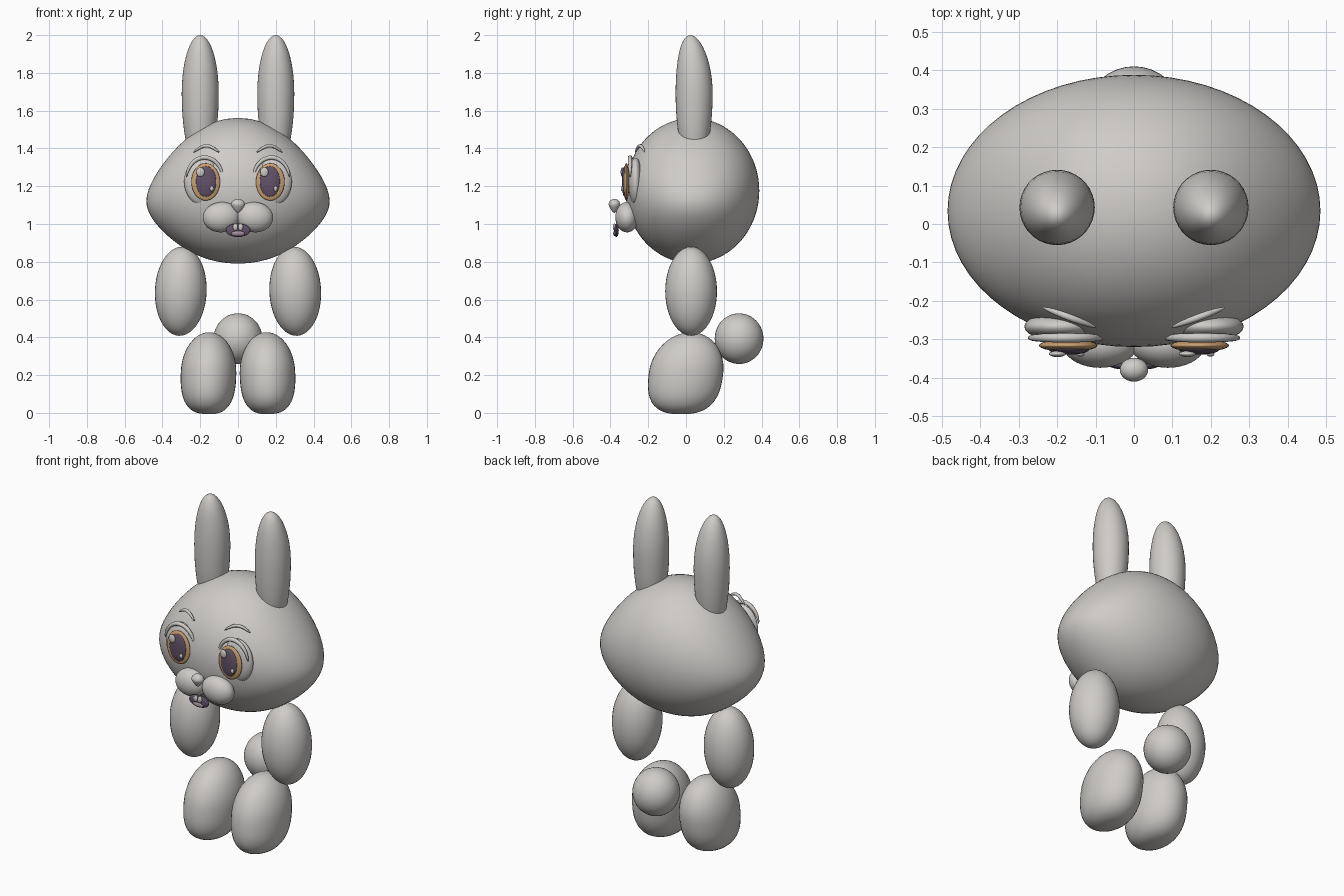
import bpy, bmesh, math
from mathutils import Vector, Matrix

if "Cube" in bpy.data.objects:
    bpy.data.objects.remove(bpy.data.objects["Cube"])


def material(name, rgb):
    m = bpy.data.materials.new(name)
    m.diffuse_color = (*rgb, 1)
    m.use_nodes = True
    m.node_tree.nodes["Principled BSDF"].inputs["Base Color"].default_value = m.diffuse_color
    return m


GREY = material("warm grey", (0.62, 0.60, 0.58))
AMBER = material("amber", (0.60, 0.36, 0.17))
PLUM = material("dark plum", (0.12, 0.085, 0.14))
MAUVE = material("mauve", (0.36, 0.28, 0.34))


def blob(name, loc, size, mat=GREY, shape=None, tilt=(0, 0, 0), segs=36, rings=24):
    """Smooth ellipsoid; shape() remaps the unit sphere before scaling."""
    bm = bmesh.new()
    bmesh.ops.create_uvsphere(bm, u_segments=segs, v_segments=rings, radius=1)
    for v in bm.verts:
        p = shape(v.co.copy()) if shape else v.co
        v.co = Vector((p[0] * size[0], p[1] * size[1], p[2] * size[2]))
    rot = Matrix.Rotation(tilt[1], 4, 'Y') @ Matrix.Rotation(tilt[0], 4, 'X')
    bm.transform(Matrix.Translation(loc) @ rot)
    me = bpy.data.meshes.new(name)
    bm.to_mesh(me)
    bm.free()
    me.materials.append(mat)
    for f in me.polygons:
        f.use_smooth = True
    ob = bpy.data.objects.new(name, me)
    bpy.context.collection.objects.link(ob)
    return ob


def tube(name, points, radius):
    """Thin smooth tube with tapered ends."""
    cu = bpy.data.curves.new(name, 'CURVE')
    cu.dimensions = '3D'
    cu.bevel_depth = radius
    cu.bevel_resolution = 3
    cu.use_fill_caps = True
    sp = cu.splines.new('POLY')
    sp.points.add(len(points) - 1)
    for i, p in enumerate(points):
        sp.points[i].co = (*p, 1)
        t = i / (len(points) - 1)
        sp.points[i].radius = max(0.25, math.sin(math.pi * t) ** 0.4)
    sp.use_smooth = True
    cu.materials.append(GREY)
    ob = bpy.data.objects.new(name, cu)
    bpy.context.collection.objects.link(ob)


# Head: wide lemon shape with low pinched cheeks
def head_shape(p):
    u = min(1, abs(p.x))
    return p.x, p.y, p.z * (1 - 0.32 * u ** 2.5) - 0.143 * u * u


blob("head", (0, 0.034, 1.176), (0.485, 0.354, 0.385), shape=head_shape, segs=64, rings=40)


# Ear: long lower half, tip leaning slightly forward
def ear_shape(p):
    return p.x, p.y - 0.2 * max(0, p.z) ** 2, p.z * (1 if p.z > 0 else 1.3)


# Foot: boxier rounded sole, upper part leaning back
def leg_shape(p):
    k = 1
    if p.z < 0:
        r = math.hypot(p.x, p.y)
        k = (1 - min(1, -p.z) ** 2.7) ** (1 / 2.7) / r if r > 1e-4 else 1
    z = p.z if p.z > 0 else -min(1, -p.z * 1.0)
    return p.x * k, p.y * k + 0.13 * z, z


# Nose: narrower towards the bottom
def nose_shape(p):
    k = 1 if p.z > 0 else 1 + 0.45 * p.z
    return p.x * k, p.y * k, p.z * (0.8 if p.z > 0 else 1.1)


for side, s in (("left", -1), ("right", 1)):
    # Ears and limbs
    blob(side + "_ear", (s * 0.2, 0.043, 1.69), (0.098, 0.098, 0.31), shape=ear_shape)
    blob(side + "_arm", (s * 0.303, 0.027, 0.644), (0.137, 0.137, 0.236),
         tilt=(0, -s * 0.04, 0))
    blob(side + "_leg", (s * 0.156, 0, 0.21), (0.147, 0.197, 0.217), shape=leg_shape,
         tilt=(0, -s * 0.03, 0))

    # Eyes: eyeball, iris, pupil
    blob(side + "_eyeball", (s * 0.188, -0.267, 1.225), (0.097, 0.038, 0.125))
    blob(side + "_iris", (s * 0.171, -0.316, 1.223), (0.076, 0.016, 0.099), AMBER)
    blob(side + "_pupil", (s * 0.169, -0.325, 1.225), (0.054, 0.015, 0.081), PLUM)
    # Glints sit on the same side of both eyes
    cx = s * 0.169
    blob(side + "_large_glint", (cx - 0.03, -0.338, 1.275), (0.022, 0.008, 0.025), segs=16, rings=10)
    blob(side + "_small_glint", (cx + 0.03, -0.338, 1.187), (0.01, 0.007, 0.014), segs=16, rings=10)

    # Upper eyelid arc
    lid = []
    for i in range(21):
        a = math.radians(5 + 170 * i / 20)
        lid.append((s * (0.177 + 0.096 * math.cos(a)), -0.296, 1.24 + 0.112 * math.sin(a)))
    tube(side + "_eyelid", lid, 0.012)

    # Eyebrow arc
    brow = []
    for i in range(13):
        t = i / 12
        brow.append((s * (0.1 + 0.135 * t), -0.268 + 0.05 * t,
                     1.38 + 0.034 * math.sin(math.pi * t)))
    tube(side + "_eyebrow", brow, 0.009)

    # Muzzle and front tooth
    blob(side + "_muzzle", (s * 0.088, -0.312, 1.036), (0.098, 0.062, 0.08),
         tilt=(0, s * 0.08, 0))
    blob(side + "_tooth", (s * 0.014, -0.379, 0.984), (0.013, 0.008, 0.019), segs=16, rings=10)

blob("nose", (0, -0.379, 1.102), (0.037, 0.031, 0.039), shape=nose_shape, segs=24, rings=16)

# Mouth: open disc with tongue
blob("mouth", (0, -0.368, 0.967), (0.065, 0.012, 0.036), PLUM)
blob("tongue", (0, -0.375, 0.95), (0.036, 0.011, 0.015), MAUVE, segs=20, rings=12)

blob("tail", (0, 0.281, 0.393), (0.129, 0.129, 0.134))
